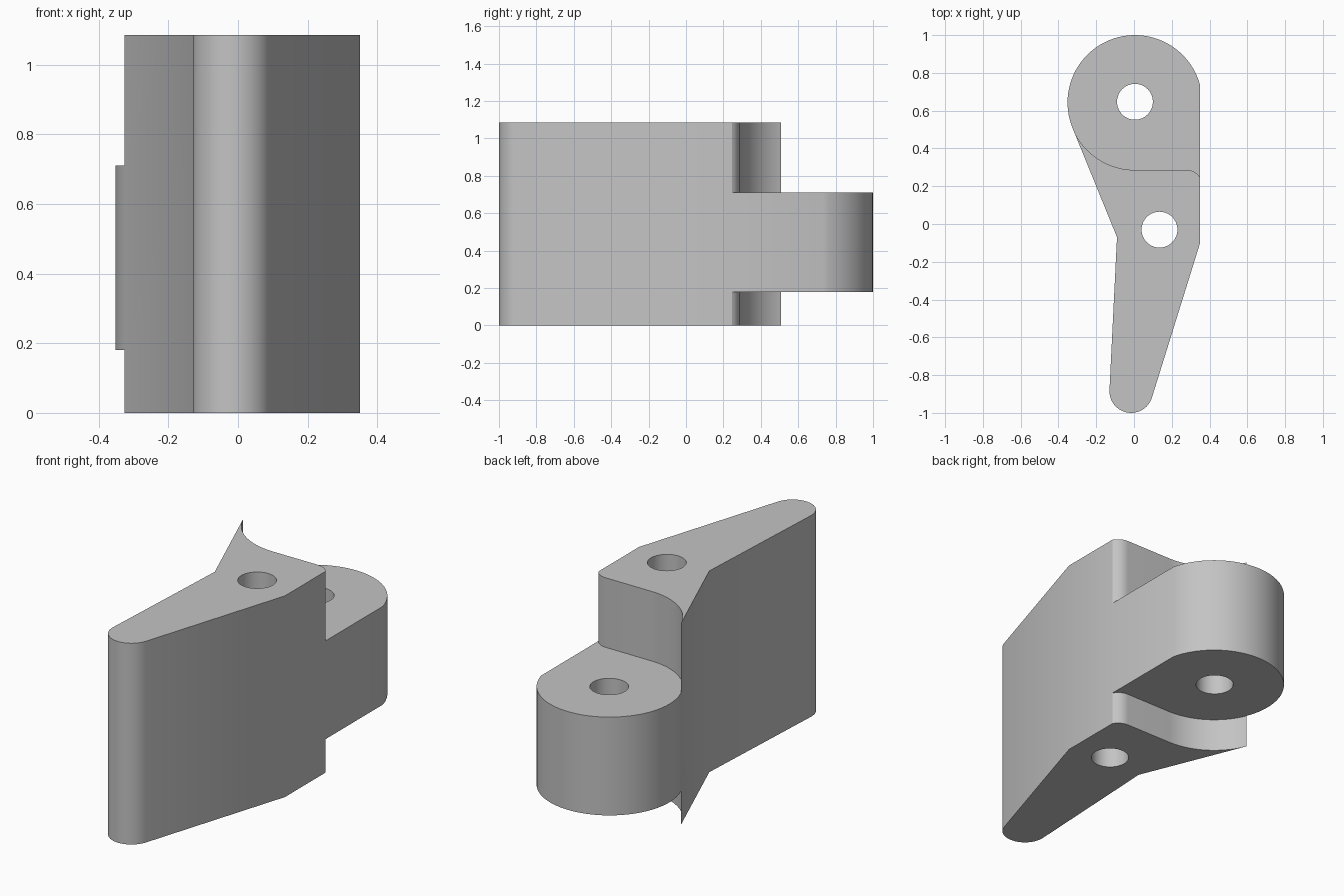
import bpy, bmesh
from math import sin, cos, pi, atan2, hypot, acos

cube = bpy.data.objects.get("Cube")
if cube:
    bpy.data.objects.remove(cube, do_unlink=True)

HEIGHT = 1.085
LUG_LOW, LUG_HIGH = 0.18, 0.71
LUG = (0.005, 0.643)
LUG_R = 0.357
SIDE = 0.35          # flat left side of the bracket
WAIST = (-0.09, -0.07)
HIP = (SIDE, -0.1)
TOE = (-0.015, -0.885)
TOE_R = 0.115

gray = bpy.data.materials.new("plain gray")
gray.use_nodes = True
gray.diffuse_color = (0.55, 0.55, 0.55, 1)
gray.node_tree.nodes["Principled BSDF"].inputs["Base Color"].default_value = gray.diffuse_color


def arc(center, r, start, end, steps):
    return [(center[0] + r * cos(start + (end - start) * i / steps),
             center[1] + r * sin(start + (end - start) * i / steps)) for i in range(steps + 1)]


def tangent_angle(point, center, r, side):
    """Angle on a circle where the line from an outside point touches it."""
    dx, dy = point[0] - center[0], point[1] - center[1]
    return atan2(dy, dx) + side * acos(r / hypot(dx, dy))


def prism(name, outline, z0, z1):
    bm = bmesh.new()
    face = bm.faces.new([bm.verts.new((x, y, z0)) for x, y in outline])
    top = bmesh.ops.extrude_face_region(bm, geom=[face])["geom"]
    bmesh.ops.translate(bm, vec=(0, 0, z1 - z0),
                        verts=[v for v in top if isinstance(v, bmesh.types.BMVert)])
    bmesh.ops.recalc_face_normals(bm, faces=bm.faces)
    mesh = bpy.data.meshes.new(name)
    bm.to_mesh(mesh)
    bm.free()
    mesh.materials.append(gray)
    obj = bpy.data.objects.new(name, mesh)
    bpy.context.collection.objects.link(obj)
    return obj


def cut(target, cutter):
    cutter.hide_render = True
    mod = target.modifiers.new("cut", "BOOLEAN")
    mod.operation, mod.solver, mod.object = "DIFFERENCE", "EXACT", cutter
    bpy.context.view_layer.objects.active = target
    bpy.ops.object.modifier_apply(modifier=mod.name)
    bpy.data.objects.remove(cutter, do_unlink=True)


# Full outline: round lug, waist, tapered arm with a rounded toe, flat side
lug_start = acos((SIDE - LUG[0]) / LUG_R)
tip = tangent_angle(WAIST, LUG, LUG_R, -1) % (2 * pi)
toe_start = tangent_angle(WAIST, TOE, TOE_R, 1) % (2 * pi)
toe_end = tangent_angle(HIP, TOE, TOE_R, -1) % (2 * pi)
outline = arc(LUG, LUG_R, lug_start, tip, 48) + [WAIST]
outline += arc(TOE, TOE_R, toe_start, toe_end, 24) + [HIP]
bracket = prism("bracket", outline, 0, HEIGHT)

# Clearance notches above and below the lug, with a rounded corner
notch = [(-0.7, LUG[1] - 0.3)] + arc(LUG, LUG_R, tip, 1.5 * pi, 24)
notch += arc((0.28, LUG[1] - LUG_R - 0.08), 0.08, pi / 2, pi / 6, 8)
notch += [(0.7, 0.24), (0.7, 1.3), (-0.7, 1.3)]
cut(bracket, prism("upper_notch", notch, LUG_HIGH, HEIGHT + 0.2))
cut(bracket, prism("lower_notch", notch, -0.2, LUG_LOW))

# Pin holes through the lug and the arm
for center in ((LUG[0], 0.647), (0.135, -0.03)):
    cut(bracket, prism("pin_hole", arc(center, 0.095, 0, 2 * pi, 40)[:-1], -0.3, HEIGHT + 0.3))

bpy.ops.object.select_all(action="DESELECT")
bracket.select_set(True)
bpy.context.view_layer.objects.active = bracket
bpy.ops.object.shade_smooth_by_angle(angle=pi / 6)
